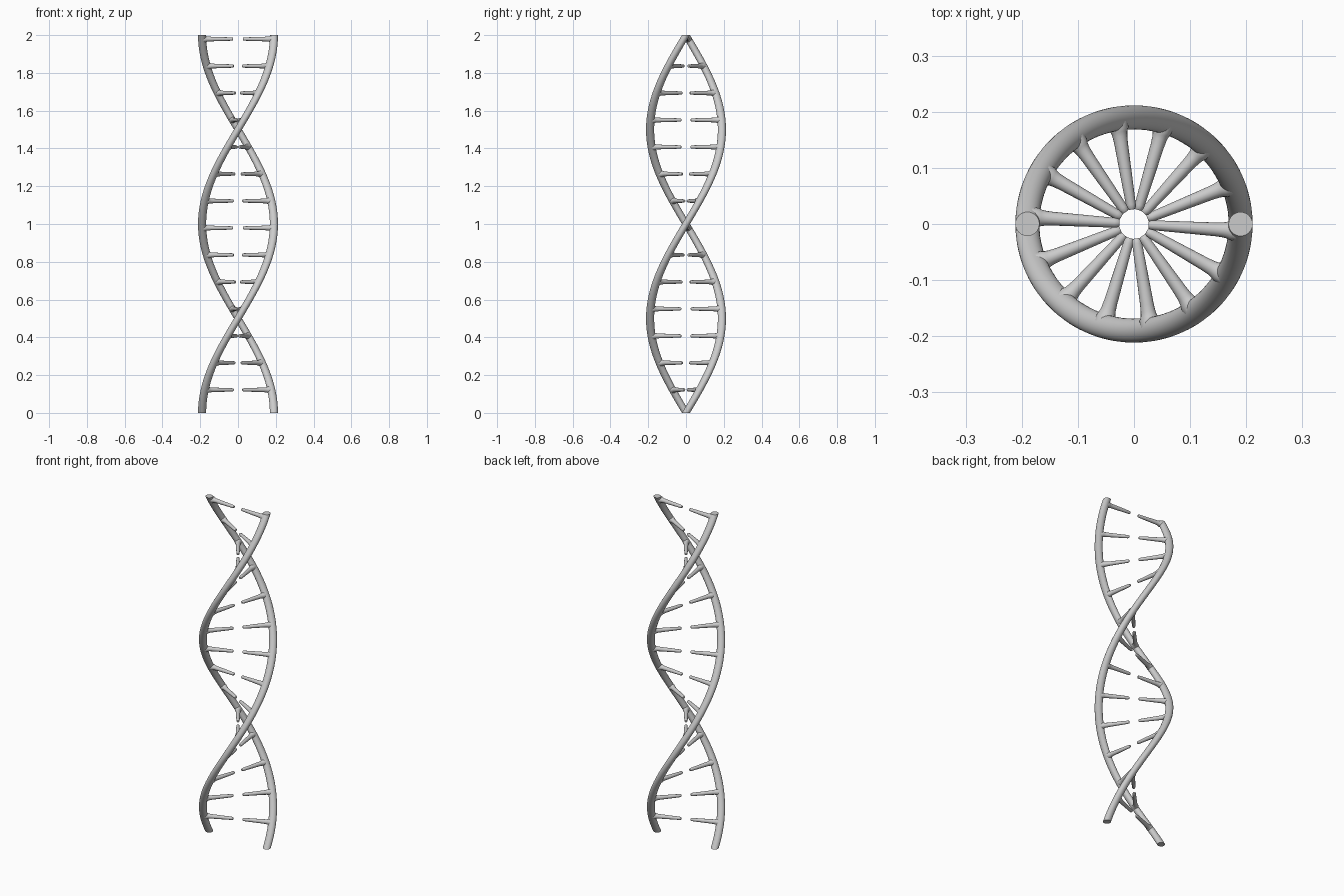
import bpy, bmesh, math
from mathutils import Vector

if "Cube" in bpy.data.objects:
    bpy.data.objects.remove(bpy.data.objects["Cube"])

H, R, TUBE = 2.0, 0.19, 0.0215
STEPS, SIDES = 120, 24


def make_object(name, bm):
    bmesh.ops.recalc_face_normals(bm, faces=bm.faces)
    mesh = bpy.data.meshes.new(name)
    bm.to_mesh(mesh)
    bm.free()
    obj = bpy.data.objects.new(name, mesh)
    bpy.context.collection.objects.link(obj)
    bpy.ops.object.select_all(action='DESELECT')
    obj.select_set(True)
    bpy.context.view_layer.objects.active = obj
    bpy.ops.object.shade_smooth_by_angle(angle=math.radians(50))
    return obj


def skin(bm, rings):
    # join successive rings of points into a capped tube
    rows = [[bm.verts.new(p) for p in ring] for ring in rings]
    n = len(rows[0])
    for a, b in zip(rows, rows[1:]):
        for i in range(n):
            j = (i + 1) % n
            bm.faces.new((a[i], a[j], b[j], b[i]))
    bm.faces.new(rows[0][::-1])
    bm.faces.new(rows[-1])


def ring(center, u, v, r, n):
    return [center + r * (math.cos(2 * math.pi * i / n) * u + math.sin(2 * math.pi * i / n) * v)
            for i in range(n)]


X, Y, Z = Vector((1, 0, 0)), Vector((0, 1, 0)), Vector((0, 0, 1))

# Two right-handed strands: horizontal circles swept one full turn
for name, phase in (("strand_a", 0), ("strand_b", math.pi)):
    bm = bmesh.new()
    rings = []
    for k in range(STEPS + 1):
        z = H * k / STEPS
        a = math.pi * z + phase
        rings.append(ring(Vector((R * math.cos(a), R * math.sin(a), z)), X, Y, TUBE, SIDES))
    skin(bm, rings)
    make_object(name, bm)

# Tapered half rungs with a flared root: (distance from axis, radius)
PROFILE = [(0.185, 0.018), (0.172, 0.0175), (0.166, 0.0148), (0.158, 0.0132),
           (0.145, 0.0122), (0.09, 0.0105), (0.035, 0.0088), (0.029, 0.0078), (0.026, 0.0055)]
for name, phase in (("rungs_a", 0), ("rungs_b", math.pi)):
    bm = bmesh.new()
    for k in range(14):
        z = 0.122 + k / 7
        a = math.pi * z + phase
        d = Vector((math.cos(a), math.sin(a), 0))
        skin(bm, [ring(d * s + Z * z, Z.cross(d), Z, r, 16) for s, r in PROFILE])
    make_object(name, bm)
